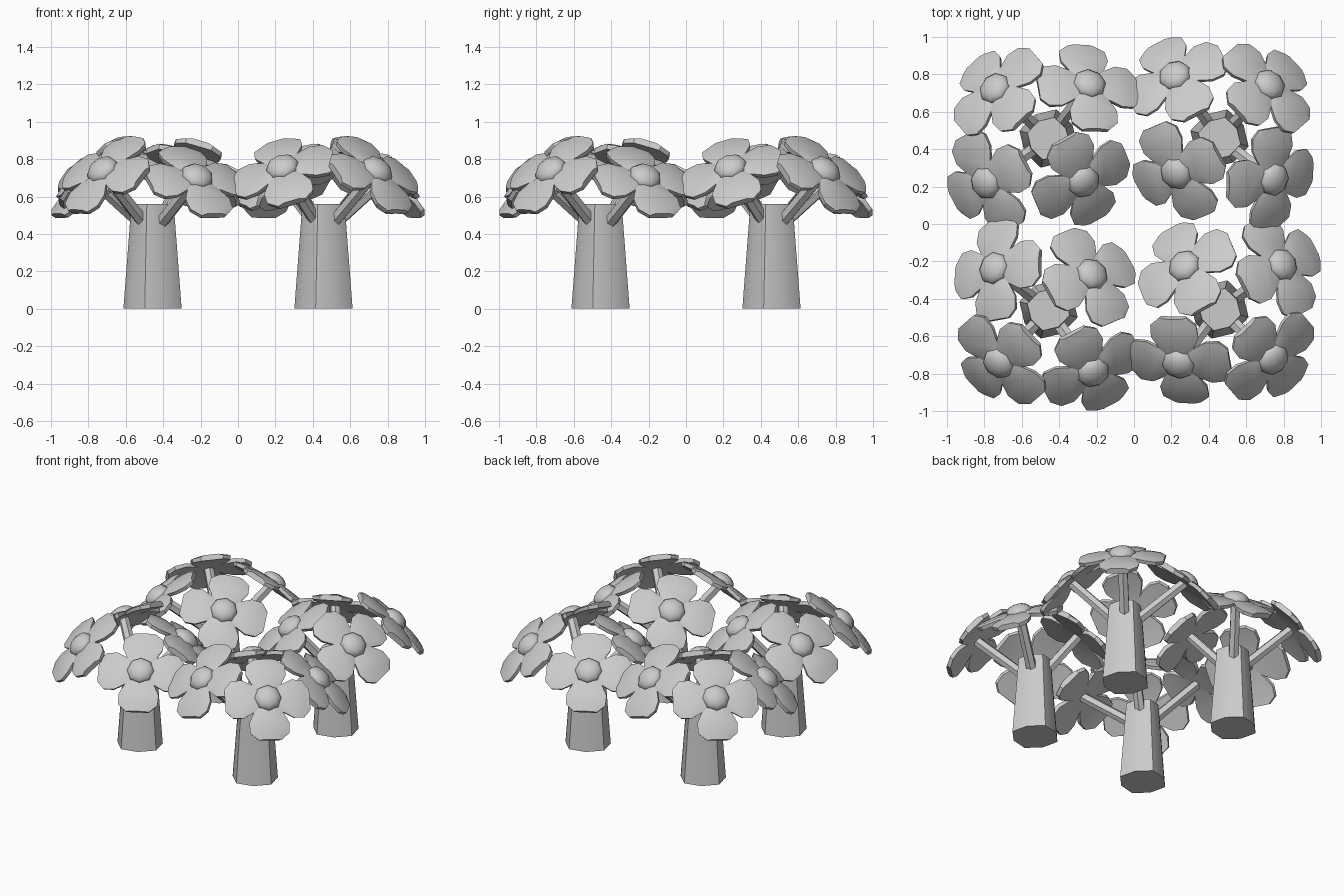
import bpy, bmesh, math
from mathutils import Vector, Matrix

if "Cube" in bpy.data.objects:
    bpy.data.objects.remove(bpy.data.objects["Cube"])

mat = bpy.data.materials.new("light grey")
mat.diffuse_color = (0.6, 0.6, 0.6, 1)
mat.use_nodes = True
mat.node_tree.nodes["Principled BSDF"].inputs["Base Color"].default_value = mat.diffuse_color


def finish(bm, name, matrix=None, angle=40):
    bmesh.ops.recalc_face_normals(bm, faces=bm.faces[:])
    me = bpy.data.meshes.new(name)
    bm.to_mesh(me)
    bm.free()
    if matrix:
        me.transform(matrix)
    me.materials.append(mat)
    ob = bpy.data.objects.new(name, me)
    bpy.context.collection.objects.link(ob)
    bpy.ops.object.select_all(action='DESELECT')
    ob.select_set(True)
    bpy.context.view_layer.objects.active = ob
    bpy.ops.object.shade_smooth_by_angle(angle=math.radians(angle))
    return ob


def add_rod(name, a, b, r1, r2, sides, turn, spin, flat=0.0):
    """Tapered cylinder from a to b, optionally narrower across its diagonals."""
    bm = bmesh.new()
    bmesh.ops.create_cone(bm, cap_ends=True, segments=sides, radius1=r1, radius2=r2, depth=(b - a).length)
    bm.transform(Matrix.Rotation(turn, 4, 'Z'))
    for v in bm.verts:
        s = 1 - flat * math.sin(2 * math.atan2(v.co.y, v.co.x)) ** 2
        v.co.x *= s
        v.co.y *= s
    m = Matrix.Translation((a + b) / 2) @ (b - a).to_track_quat('Z', 'Y').to_matrix().to_4x4()
    finish(bm, name, spin @ m, 50)


# half outline of one petal: distance from flower centre, half width
HALF = [(0.02, 0.04), (0.10, 0.098), (0.165, 0.132), (0.235, 0.128), (0.279, 0.075)]


def add_petals(name, m):
    bm = bmesh.new()
    for k in range(4):
        rot = Matrix.Rotation(k * math.pi / 2, 4, 'Z')
        rows = []
        for u, v in HALF:
            droop = -0.4 * u * u
            ub = 0.14 + (u - 0.14) * 0.95
            sec = [(ub, -v * 0.95, droop - 0.018), (u, -v, droop + 0.006), (u, -v * 0.6, droop + 0.018),
                   (u, v * 0.6, droop + 0.018), (u, v, droop + 0.006), (ub, v * 0.95, droop - 0.018)]
            rows.append([bm.verts.new(rot @ Vector(p)) for p in sec])
        for a, b in zip(rows, rows[1:]):
            for i in range(6):
                j = (i + 1) % 6
                bm.faces.new((a[i], a[j], b[j], b[i]))
        bm.faces.new(rows[0])
        bm.faces.new(rows[-1])
    finish(bm, name, m, 38)


def add_heart(name, m):
    """Rounded flower centre."""
    bm = bmesh.new()
    bmesh.ops.create_uvsphere(bm, u_segments=8, v_segments=8, radius=0.09)
    bmesh.ops.bisect_plane(bm, geom=bm.verts[:] + bm.edges[:] + bm.faces[:], plane_co=(0, 0, -0.001),
                           plane_no=(0, 0, 1), clear_inner=True)
    bmesh.ops.holes_fill(bm, edges=[e for e in bm.edges if e.is_boundary])
    finish(bm, name, m @ Matrix.Translation((0, 0, 0.01)) @ Matrix.Diagonal((1, 1, 0.6, 1)), 45)


# flower centre, facing direction, direction of one petal, extra roll in degrees
FLOWERS = [
    ((0.215, 0.80, 0.715), (-0.30, 0.60, 0.80), (0, 0.15, -0.15), 20),
    ((0.73, 0.75, 0.75), (0.50, 0.52, 0.73), (1, 1, -1.2), -3),
    ((0.22, 0.265, 0.745), (-0.43, -0.40, 0.80), (-0.14, -0.13, -0.1), -17),
    ((0.755, 0.235, 0.765), (0.62, -0.25, 0.80), (0.11, 0.05, -0.18), 0),
]
AXIS = Vector((0.457, 0.457, 0))

# four identical trees turned about the middle
for t in range(4):
    spin = Matrix.Rotation(t * math.pi / 2, 4, 'Z')
    add_rod(f"trunk_{t}", AXIS, AXIS + Vector((0, 0, 0.56)), 0.168, 0.122, 8, math.radians(-15), spin, 0.16)
    for i, (pos, face, petal, roll) in enumerate(FLOWERS):
        z = Vector(face).normalized()
        x = Vector(petal)
        x = (x - z * x.dot(z)).normalized()
        y = z.cross(x)
        centre = Vector(pos) - z * 0.022
        frame = Matrix((x, y, z)).transposed().to_4x4() @ Matrix.Rotation(math.radians(roll), 4, 'Z')
        m = spin @ Matrix.Translation(centre) @ frame
        add_petals(f"petals_{t}_{i}", m)
        add_heart(f"flower_centre_{t}_{i}", m)
        add_rod(f"branch_{t}_{i}", AXIS + Vector((0, 0, 0.40)), centre, 0.036, 0.034, 6, 0, spin)
